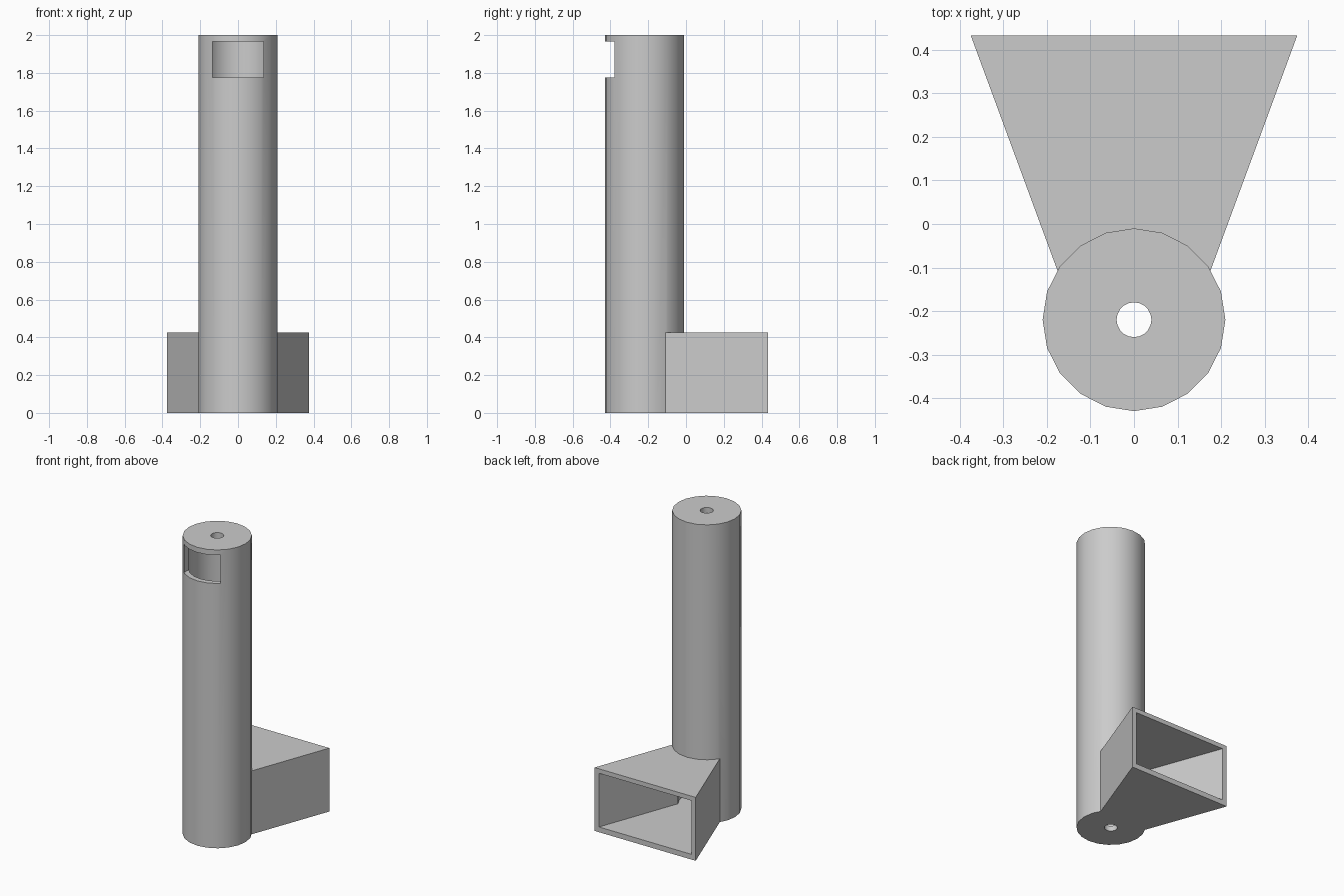
import bpy
import bmesh
import math

cube = bpy.data.objects.get("Cube")
if cube:
    bpy.data.objects.remove(cube, do_unlink=True)

AXIS_Y = -0.22
HEIGHT = 2.0
WALL = 0.035

grey = bpy.data.materials.new("plain grey")
grey.use_nodes = True
colour = (0.6, 0.6, 0.6, 1)
grey.diffuse_color = colour
grey.node_tree.nodes["Principled BSDF"].inputs["Base Color"].default_value = colour


def prism(name, outline, z0, z1):
    """Extrude a flat outline between two heights."""
    bm = bmesh.new()
    face = bm.faces.new([bm.verts.new((x, y, z0)) for x, y in outline])
    top = bmesh.ops.extrude_face_region(bm, geom=[face])
    verts = [v for v in top["geom"] if isinstance(v, bmesh.types.BMVert)]
    bmesh.ops.translate(bm, verts=verts, vec=(0, 0, z1 - z0))
    bmesh.ops.recalc_face_normals(bm, faces=bm.faces)
    mesh = bpy.data.meshes.new(name)
    bm.to_mesh(mesh)
    bm.free()
    mesh.materials.append(grey)
    obj = bpy.data.objects.new(name, mesh)
    bpy.context.collection.objects.link(obj)
    return obj


def ring(radius, sides):
    steps = [math.tau * i / sides for i in range(sides)]
    return [(radius * math.cos(a), AXIS_Y + radius * math.sin(a)) for a in steps]


def trapezoid(half_near, y_near, half_far, y_far):
    return [(-half_near, y_near), (half_near, y_near),
            (half_far, y_far), (-half_far, y_far)]


def combine(target, other, operation):
    """Apply a boolean and remove the helper."""
    other.hide_render = True
    mod = target.modifiers.new(operation, "BOOLEAN")
    mod.object = other
    mod.operation = operation
    mod.solver = "EXACT"
    bpy.context.view_layer.objects.active = target
    bpy.ops.object.modifier_apply(modifier=mod.name)
    bpy.data.objects.remove(other, do_unlink=True)


# Tube with a flared duct joined to its foot
body = prism("tube_with_flared_duct", ring(0.21, 20), 0, HEIGHT)
duct = prism("duct", trapezoid(0.16, -0.15, 0.375, 0.433), 0, 0.425)
combine(body, duct, "UNION")

# Hollow interior, duct passage, front window and end holes
cutters = [
    prism("bore", ring(0.21 - WALL, 20), WALL, HEIGHT - WALL),
    prism("passage", trapezoid(0.113, -0.19, 0.346, 0.443), WALL, 0.425 - 0.03),
    prism("window", trapezoid(0.135, -0.5, 0.135, AXIS_Y), 1.775, HEIGHT - WALL),
    prism("end_holes", ring(0.04, 20), -0.1, HEIGHT + 0.1),
]
for cutter in cutters:
    combine(body, cutter, "DIFFERENCE")

# Smooth round walls, sharp corners
bpy.ops.object.select_all(action="DESELECT")
body.select_set(True)
bpy.context.view_layer.objects.active = body
bpy.ops.object.shade_smooth_by_angle(angle=math.radians(30))
